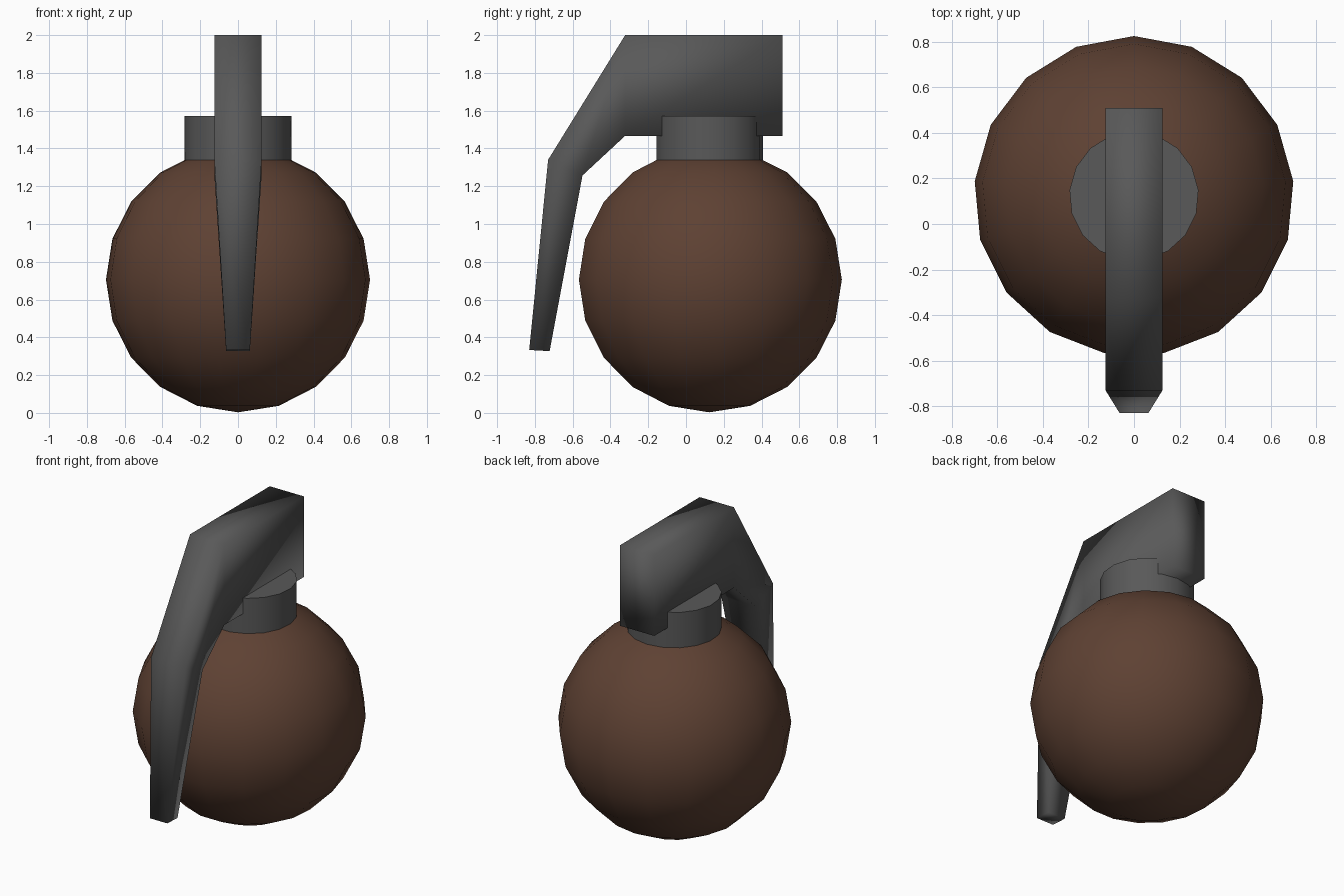
import bpy, bmesh, math
from mathutils import Matrix

if "Cube" in bpy.data.objects:
    bpy.data.objects.remove(bpy.data.objects["Cube"])

SIDES = 17
CENTRE_Y = 0.123


def material(name, rgb):
    m = bpy.data.materials.new(name)
    m.diffuse_color = (*rgb, 1)
    m.use_nodes = True
    m.node_tree.nodes["Principled BSDF"].inputs["Base Color"].default_value = m.diffuse_color
    return m


brown = material("dark_brown", (0.112, 0.053, 0.033))
grey = material("dark_grey", (0.1, 0.1, 0.1))


def finish(name, bm, mat, smooth_angle):
    bmesh.ops.recalc_face_normals(bm, faces=bm.faces)
    mesh = bpy.data.meshes.new(name)
    bm.to_mesh(mesh)
    bm.free()
    mesh.materials.append(mat)
    ob = bpy.data.objects.new(name, mesh)
    bpy.context.collection.objects.link(ob)
    bpy.ops.object.select_all(action='DESELECT')
    ob.select_set(True)
    bpy.context.view_layer.objects.active = ob
    bpy.ops.object.shade_smooth_by_angle(angle=math.radians(smooth_angle))
    return ob


def placed(z):
    # first vertex of every round part points to the back (+y)
    return Matrix.Translation((0, CENTRE_Y, z)) @ Matrix.Rotation(math.pi / 2, 4, 'Z')


# round body
bm = bmesh.new()
bmesh.ops.create_uvsphere(bm, u_segments=SIDES, v_segments=10, radius=0.702)
front = max(bm.verts, key=lambda v: v.co.x)
turn = math.atan2(front.co.y, front.co.x)
bmesh.ops.transform(bm, matrix=placed(0.705) @ Matrix.Rotation(-turn, 4, 'Z'), verts=bm.verts)
finish("body", bm, brown, 60)

# neck collar, sunk into the body
bm = bmesh.new()
rings = [[bm.verts.new((0.284 * math.cos(2 * math.pi * i / SIDES),
                        0.284 * math.sin(2 * math.pi * i / SIDES), z))
          for i in range(SIDES)] for z in (1.27, 1.572)]
for i in range(SIDES):
    j = (i + 1) % SIDES
    bm.faces.new((rings[0][i], rings[0][j], rings[1][j], rings[1][i]))
for ring in rings:
    bm.faces.new(ring)
bmesh.ops.transform(bm, matrix=placed(0), verts=bm.verts)
finish("neck", bm, grey, 40)

# lever: sections (outer y, outer z, inner y, inner z, half width)
sections = [
    (0.51, 2.0, 0.51, 1.467, 0.125),
    (-0.322, 2.0, -0.322, 1.467, 0.125),
    (-0.73, 1.34, -0.548, 1.257, 0.125),
    (-0.83, 0.333, -0.722, 0.327, 0.063),
]
bm = bmesh.new()
loops = [[bm.verts.new(p) for p in ((-w, yo, zo), (w, yo, zo), (w, yi, zi), (-w, yi, zi))]
         for yo, zo, yi, zi, w in sections]
for a, b in zip(loops, loops[1:]):
    for i in range(4):
        j = (i + 1) % 4
        bm.faces.new((a[i], a[j], b[j], b[i]))
bm.faces.new(loops[0])
bm.faces.new(loops[-1])
finish("safety_lever", bm, grey, 180)
